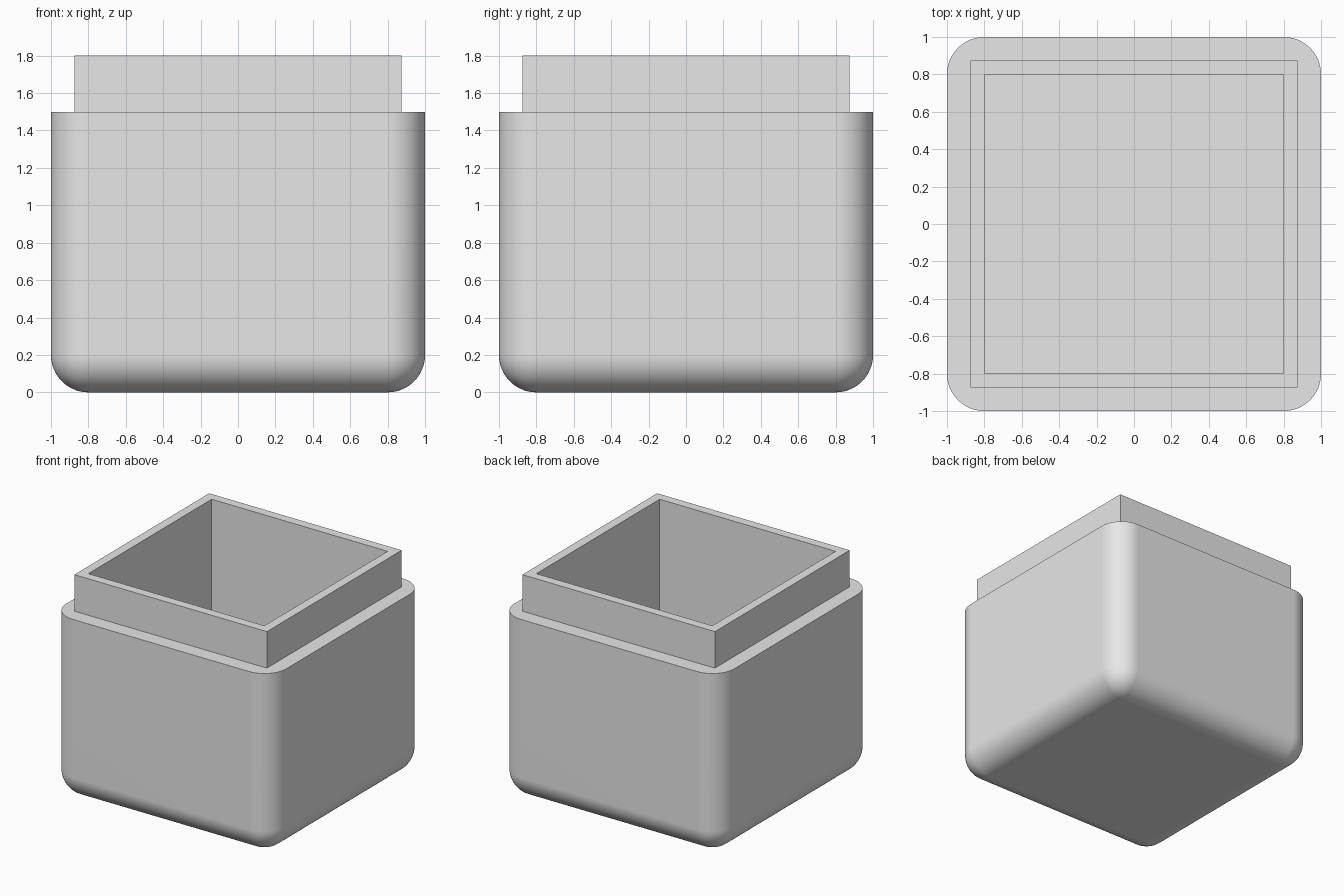
import bpy, bmesh

if "Cube" in bpy.data.objects:
    bpy.data.objects.remove(bpy.data.objects["Cube"])

grey = bpy.data.materials.new("light_grey")
grey.diffuse_color = (0.8, 0.8, 0.8, 1)
grey.use_nodes = True
grey.node_tree.nodes["Principled BSDF"].inputs["Base Color"].default_value = grey.diffuse_color


def box(name, half, z0, z1, radius=0):
    """Square box; a radius rounds the upright and bottom edges."""
    bm = bmesh.new()
    bmesh.ops.create_cube(bm, size=2)
    for v in bm.verts:
        v.co = (v.co.x * half, v.co.y * half, z1 if v.co.z > 0 else z0)
    if radius:
        # round everything on an over-tall block, then slice the top flat
        for v in bm.verts:
            if v.co.z > z0:
                v.co.z += 1
        bmesh.ops.bevel(bm, geom=bm.edges[:], offset=radius, segments=16,
                        profile=0.5, affect='EDGES')
        cut = bmesh.ops.bisect_plane(bm, geom=bm.verts[:] + bm.edges[:] + bm.faces[:],
                                     plane_co=(0, 0, z1), plane_no=(0, 0, 1),
                                     clear_outer=True)
        rim = [e for e in cut["geom_cut"] if isinstance(e, bmesh.types.BMEdge)]
        bmesh.ops.contextual_create(bm, geom=rim)
    bmesh.ops.recalc_face_normals(bm, faces=bm.faces[:])
    mesh = bpy.data.meshes.new(name)
    bm.to_mesh(mesh)
    bm.free()
    mesh.materials.append(grey)
    obj = bpy.data.objects.new(name, mesh)
    bpy.context.collection.objects.link(obj)
    return obj


# Rounded body, square neck and square cavity
jar = box("jar_body", 1.0, 0, 1.5, radius=0.2)
neck = box("neck_helper", 0.875, 0.5, 1.8)
cavity = box("cavity_cutter", 0.8, 0.2, 2.2)

bpy.context.view_layer.objects.active = jar
jar.select_set(True)
for part, operation in ((neck, 'UNION'), (cavity, 'DIFFERENCE')):
    part.hide_render = True
    mod = jar.modifiers.new(part.name, 'BOOLEAN')
    mod.operation, mod.solver, mod.object = operation, 'EXACT', part
    bpy.ops.object.modifier_apply(modifier=mod.name)
    bpy.data.objects.remove(part)

# Smooth the rounding and keep the flat walls flat
bpy.ops.object.shade_smooth_by_angle(angle=0.52)
normals = jar.modifiers.new("flat_walls", 'WEIGHTED_NORMAL')
normals.keep_sharp = True
